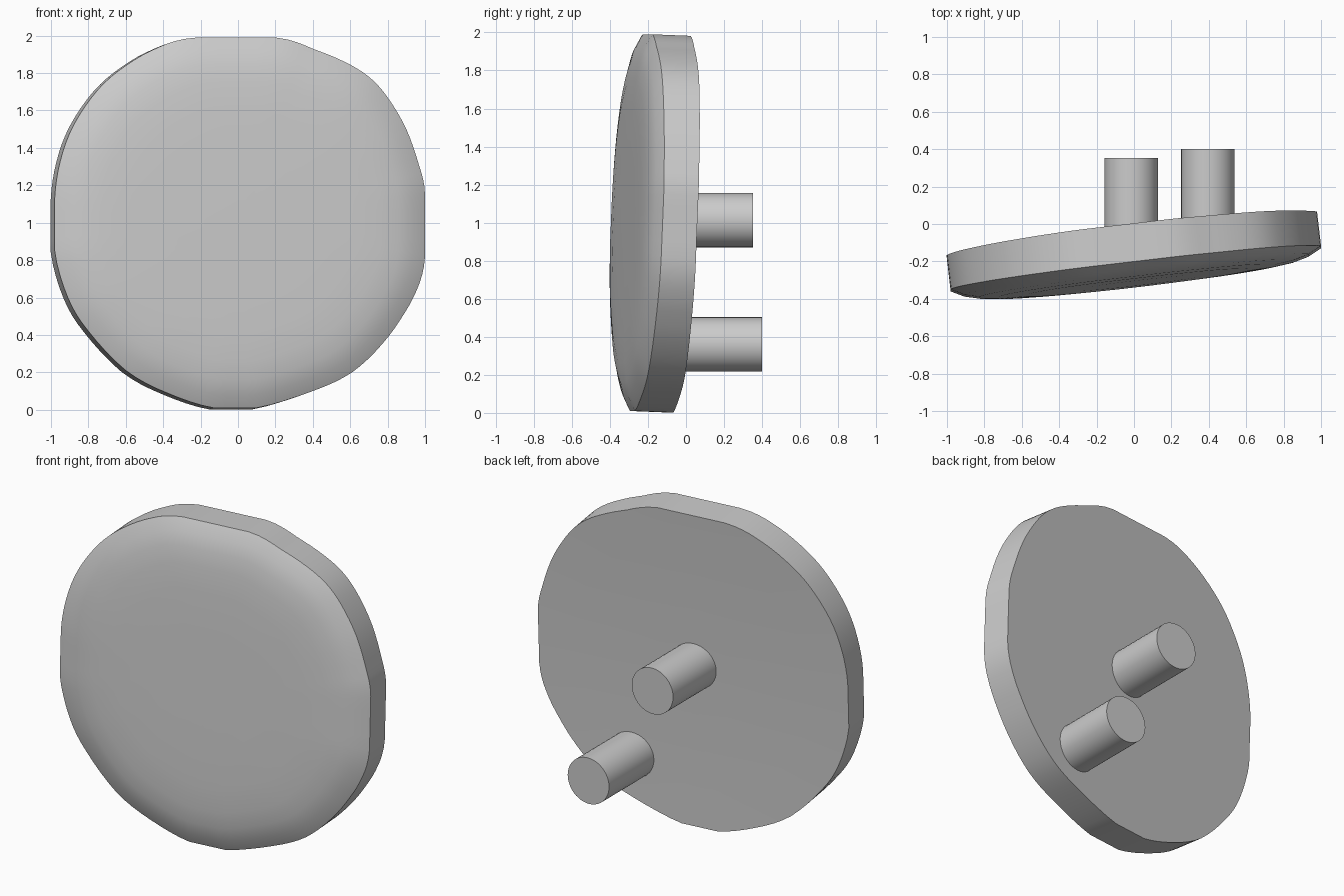
import bpy
import bmesh
import math
from mathutils import Vector

default_cube = bpy.data.objects.get("Cube")
if default_cube:
    bpy.data.objects.remove(default_cube, do_unlink=True)

grey = bpy.data.materials.new("light_grey")
grey.use_nodes = True
colour = (0.6, 0.6, 0.6, 1)
grey.diffuse_color = colour
grey.node_tree.nodes["Principled BSDF"].inputs["Base Color"].default_value = colour


def finish(name, bm):
    """Turn a bmesh into a shaded, coloured object."""
    bmesh.ops.recalc_face_normals(bm, faces=bm.faces[:])
    mesh = bpy.data.meshes.new(name)
    bm.to_mesh(mesh)
    bm.free()
    mesh.materials.append(grey)
    obj = bpy.data.objects.new(name, mesh)
    bpy.context.collection.objects.link(obj)
    bpy.ops.object.select_all(action="DESELECT")
    obj.select_set(True)
    bpy.context.view_layer.objects.active = obj
    bpy.ops.object.shade_smooth_by_angle(angle=math.radians(30))


# Tilted disc: an irregular round outline swept through rings
SLOPE_X, SLOPE_Z = 0.117, 0.04
axis = Vector((-SLOPE_X, 1, -SLOPE_Z))
centre = Vector((0.01, 1.0))

outline = [Vector(p) for p in (
    (-0.22, 1.99), (0.2, 1.99), (0.4, 1.93), (0.57, 1.86), (0.7, 1.78),
    (0.8, 1.67), (0.9, 1.5), (0.97, 1.3), (1, 1.15), (1, 0.82),
    (0.96, 0.65), (0.88, 0.5), (0.77, 0.35), (0.61, 0.2), (0.4, 0.1),
    (0.1, 0.01), (-0.13, 0.01), (-0.38, 0.09), (-0.6, 0.21), (-0.8, 0.42),
    (-0.91, 0.6), (-0.98, 0.85), (-0.98, 1.13), (-0.95, 1.33),
    (-0.88, 1.52), (-0.75, 1.71), (-0.6, 1.84), (-0.42, 1.94),
)]


def refine(points):
    """Add a smoothly interpolated point on each side, keeping flats flat."""
    result = []
    n = len(points)
    for i in range(n):
        a, b, c, d = (points[(i + k) % n] for k in (-1, 0, 1, 2))
        mid = (9 * (b + c) - a - d) / 16
        mid.x = min(max(mid.x, -0.98), 1)
        mid.y = min(max(mid.y, 0.01), 1.99)
        result += [b, mid]
    return result


outline = refine(refine(outline))


def disc_point(p, depth):
    base = Vector((p.x, -0.24 + SLOPE_X * p.x + SLOPE_Z * (p.y - 1), p.y))
    return base + axis * depth


def back_depth(p):
    """The back is slightly hollow from top to bottom."""
    return 0.182 + 0.02 * (p.y - 1) ** 2


def ring(bm, scale, depth):
    points = [centre + (p - centre) * scale for p in outline]
    return [bm.verts.new(disc_point(p, back_depth(p) if depth is None else depth))
            for p in points]


bm = bmesh.new()
front_dome = [(0.35, -0.077), (0.6, -0.075), (0.75, -0.069),
              (0.85, -0.057), (0.93, -0.036), (1, 0)]
back_rings = [(s, None) for s in (1, 0.75, 0.5, 0.25)]
rings = [ring(bm, s, d) for s, d in front_dome + back_rings]
count = len(outline)
for a, b in zip(rings, rings[1:]):
    for i in range(count):
        j = (i + 1) % count
        bm.faces.new((a[i], a[j], b[j], b[i]))
for end, depth in ((rings[0], front_dome[0][1]), (rings[-1], back_depth(centre))):
    tip = bm.verts.new(disc_point(centre, depth))
    for i in range(count):
        bm.faces.new((end[i], end[(i + 1) % count], tip))
finish("disc", bm)


# Round pegs standing straight out of the back
def peg(name, x, z, y_start, y_end, radius=0.143):
    bm = bmesh.new()
    bmesh.ops.create_cone(bm, cap_ends=True, segments=40, radius1=radius,
                          radius2=radius, depth=y_end - y_start)
    for v in bm.verts:
        across, up, along = v.co
        v.co = (x + across, (y_start + y_end) / 2 + along, z + up)
    finish(name, bm)


peg("centre_peg", -0.015, 1.013, -0.09, 0.353)
peg("lower_peg", 0.395, 0.36, -0.06, 0.4)
